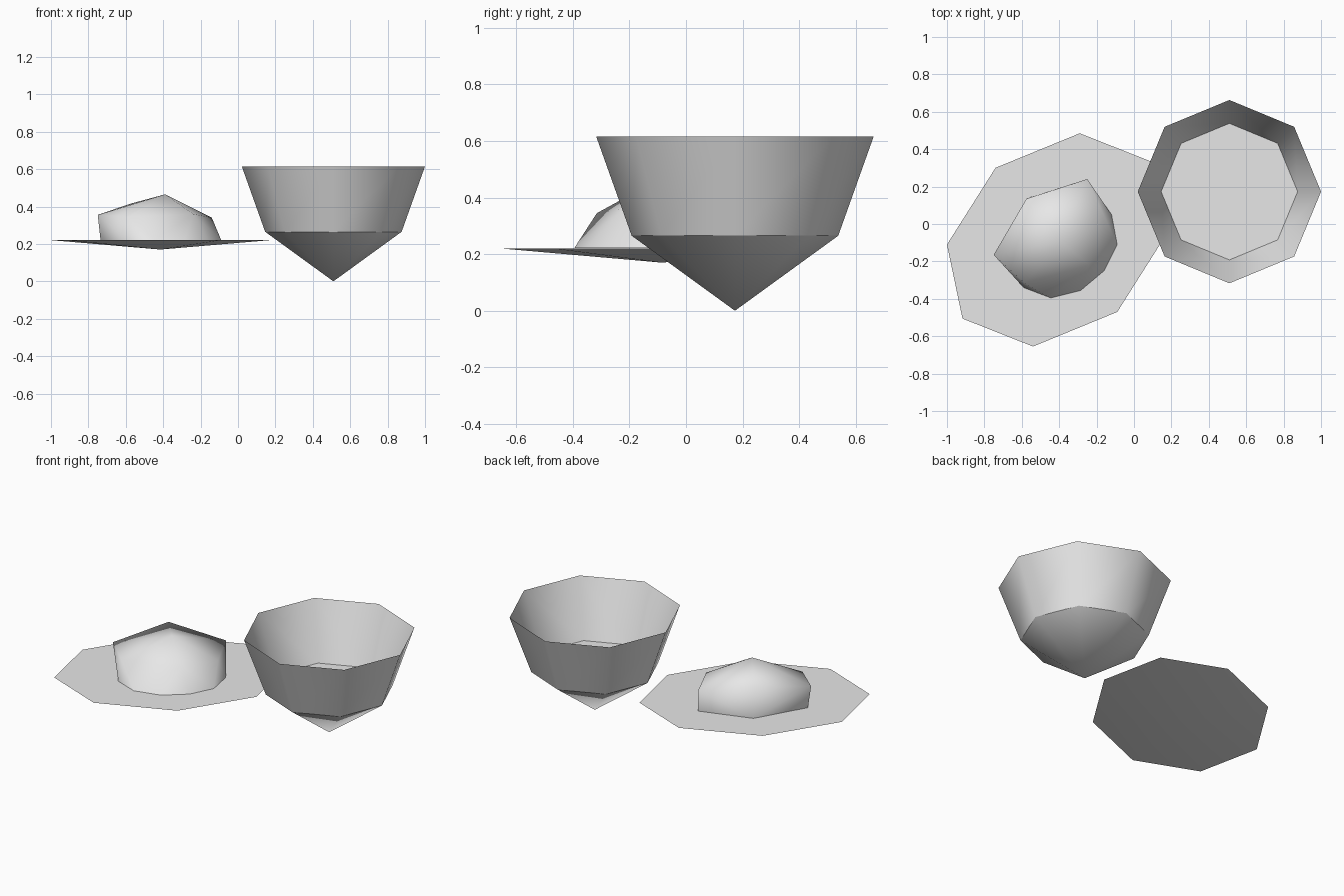
import bpy
import bmesh
import math
from mathutils import Vector

cube = bpy.data.objects.get("Cube")
if cube:
    bpy.data.objects.remove(cube, do_unlink=True)

grey = bpy.data.materials.new("light grey")
grey.use_nodes = True
grey.diffuse_color = (0.8, 0.8, 0.8, 1)
grey.node_tree.nodes["Principled BSDF"].inputs["Base Color"].default_value = grey.diffuse_color

SIDES = 8


def finish(name, bm):
    """Turn a bmesh into a shaded object."""
    bmesh.ops.recalc_face_normals(bm, faces=bm.faces)
    for face in bm.faces:
        face.smooth = len(face.verts) < SIDES
    for edge in bm.edges:
        edge.smooth = all(face.smooth for face in edge.link_faces)
    mesh = bpy.data.meshes.new(name)
    bm.to_mesh(mesh)
    bm.free()
    mesh.materials.append(grey)
    obj = bpy.data.objects.new(name, mesh)
    bpy.context.collection.objects.link(obj)
    return obj


def octagon(bm, centre, a, b):
    """Ring of vertices spanned by two half axes."""
    ring = []
    for i in range(SIDES):
        t = math.tau * i / SIDES
        ring.append(bm.verts.new(centre + a * math.cos(t) + b * math.sin(t)))
    return ring


def pointed_base(name, centre, a, b, depth):
    """Flat octagonal top over a shallow downward point."""
    bm = bmesh.new()
    ring = octagon(bm, centre, a, b)
    tip = bm.verts.new(centre - Vector((0, 0, depth)))
    bm.faces.new(ring)
    for i in range(SIDES):
        bm.faces.new((ring[i], tip, ring[(i + 1) % SIDES]))
    return finish(name, bm)


# Bowl: open flared wall over a capped cone
floor = Vector((0.51, 0.173, 0.265))
pointed_base("bowl_base", floor, Vector((0.365, 0, 0)), Vector((0, 0.365, 0)), 0.265)

bm = bmesh.new()
low = octagon(bm, floor, Vector((0.365, 0, 0)), Vector((0, 0.365, 0)))
high = octagon(bm, floor + Vector((0, 0, 0.35)), Vector((0.49, 0, 0)), Vector((0, 0.49, 0)))
for i in range(SIDES):
    j = (i + 1) % SIDES
    bm.faces.new((low[i], low[j], high[j], high[i]))
finish("bowl_wall", bm)

# Stretched dish
pointed_base("dish", Vector((-0.415, -0.085, 0.22)),
             Vector((0.125, 0.57, 0)), Vector((-0.585, -0.025, 0)), 0.05)

# Faceted mound on the dish
BASE = 0.221
foot = [(-0.25, 0.24), (-0.565, 0.14), (-0.735, -0.155), (-0.59, -0.34), (-0.445, -0.395),
        (-0.285, -0.355), (-0.16, -0.25), (-0.09, -0.11), (-0.12, 0.05)]
shoulder = [(-0.25, 0.24, 0.345), (-0.575, 0.135, 0.415), (-0.75, -0.165, 0.355),
            (-0.585, -0.315, 0.345), (-0.24, -0.22, 0.36), (-0.14, 0.0, 0.34)]
peak = (-0.39, -0.095, 0.465)
bm = bmesh.new()
for point in [(x, y, BASE) for x, y in foot] + shoulder + [peak]:
    bm.verts.new(point)
bmesh.ops.convex_hull(bm, input=bm.verts)
under = [f for f in bm.faces if all(v.co.z < BASE + 0.001 for v in f.verts)]
bmesh.ops.delete(bm, geom=under, context="FACES")
finish("mound", bm)
